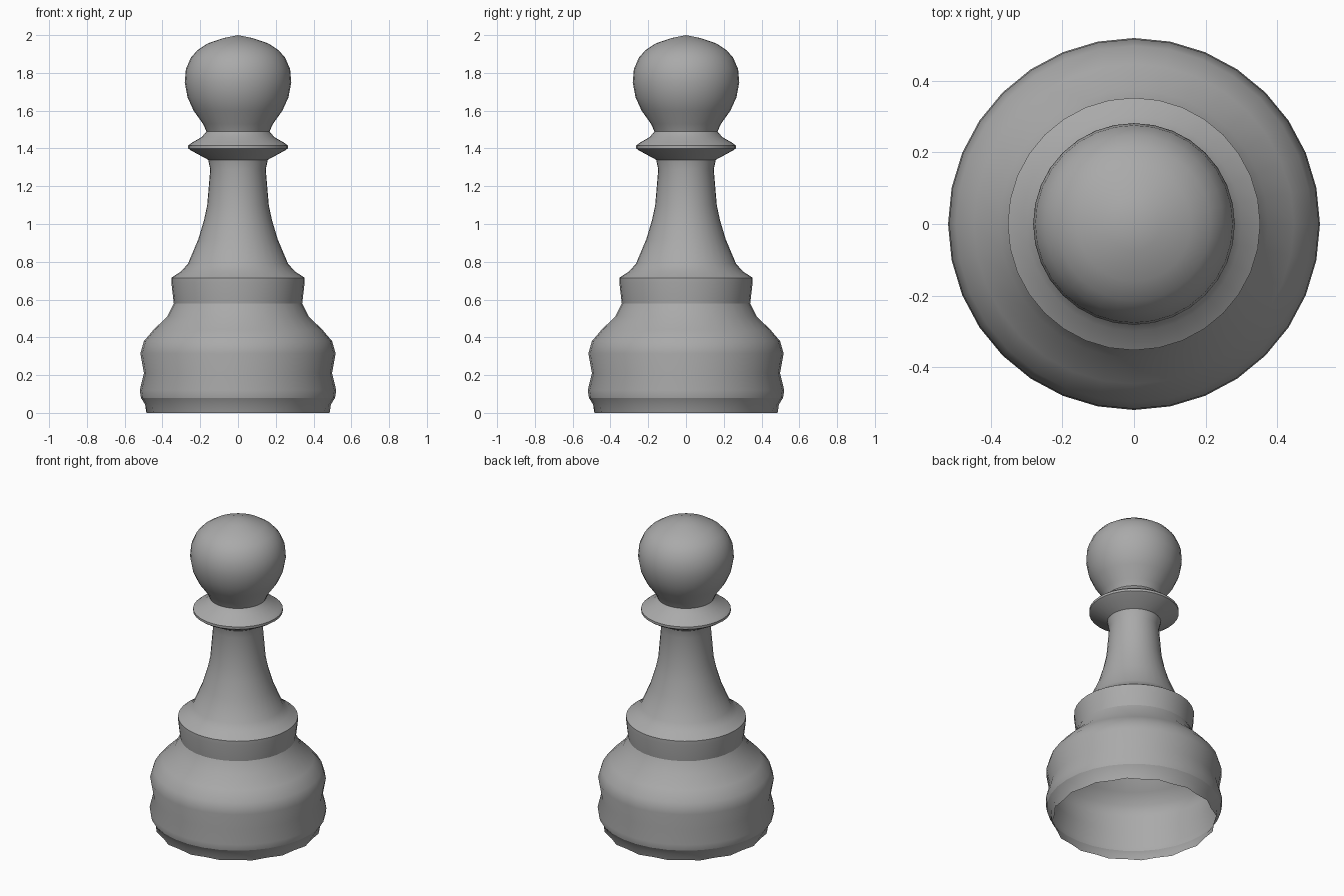
import bpy, bmesh, math

if "Cube" in bpy.data.objects:
    bpy.data.objects.remove(bpy.data.objects["Cube"])

SIDES = 32

grey = bpy.data.materials.new("plain_grey")
grey.diffuse_color = (0.40, 0.40, 0.40, 1)
grey.use_nodes = True
grey.node_tree.nodes["Principled BSDF"].inputs["Base Color"].default_value = grey.diffuse_color


def lathe(name, profile, angle=40, wave=0.0):
    """Spin (radius, height) points round z; wave ripples the first ring."""
    bm = bmesh.new()
    rings = []
    for k, (r, z) in enumerate(profile):
        if r == 0:
            rings.append([bm.verts.new((0, 0, z))] * SIDES)
            continue
        ring = []
        for i in range(SIDES):
            a = math.tau * i / SIDES
            rr = r + (wave * (-1) ** i if k == 0 else 0)
            ring.append(bm.verts.new((rr * math.cos(a), rr * math.sin(a), z)))
        rings.append(ring)
    for lo, hi in zip(rings, rings[1:]):
        for i in range(SIDES):
            j = (i + 1) % SIDES
            corners = [lo[i], lo[j], hi[j], hi[i]]
            bm.faces.new(list(dict.fromkeys(corners)))
    mesh = bpy.data.meshes.new(name)
    bm.to_mesh(mesh)
    bm.free()
    mesh.materials.append(grey)
    ob = bpy.data.objects.new(name, mesh)
    bpy.context.collection.objects.link(ob)
    bpy.ops.object.select_all(action='DESELECT')
    ob.select_set(True)
    bpy.context.view_layer.objects.active = ob
    bpy.ops.object.shade_smooth_by_angle(angle=math.radians(angle))
    return ob


# hollow foot with a rippled bottom rim, open underneath
lathe("foot", [(0.478, 0), (0.492, 0.045), (0.514, 0.08)], wave=0.007)
# rounded base
lathe("base", [(0.514, 0.08), (0.52, 0.12), (0.498, 0.21), (0.517, 0.315),
               (0.498, 0.38), (0.447, 0.44), (0.375, 0.51), (0.34, 0.58)])
# belt above the base
lathe("belt", [(0.34, 0.58), (0.353, 0.69), (0.353, 0.715)])
# flared stem
lathe("stem", [(0.353, 0.715), (0.3, 0.75), (0.265, 0.79), (0.21, 0.92),
               (0.18, 1.02), (0.163, 1.1), (0.147, 1.29), (0.158, 1.34)])
# thin collar
lathe("collar", [(0.158, 1.34), (0.25, 1.39), (0.264, 1.40), (0.264, 1.415),
                 (0.245, 1.43), (0.192, 1.46), (0.167, 1.49)], angle=35)
# ball head with a slight point
lathe("head", [(0.167, 1.49), (0.185, 1.53), (0.235, 1.60), (0.267, 1.67),
               (0.282, 1.75), (0.276, 1.82), (0.25, 1.88), (0.215, 1.92),
               (0.16, 1.956), (0.075, 1.985), (0, 2.0)])
